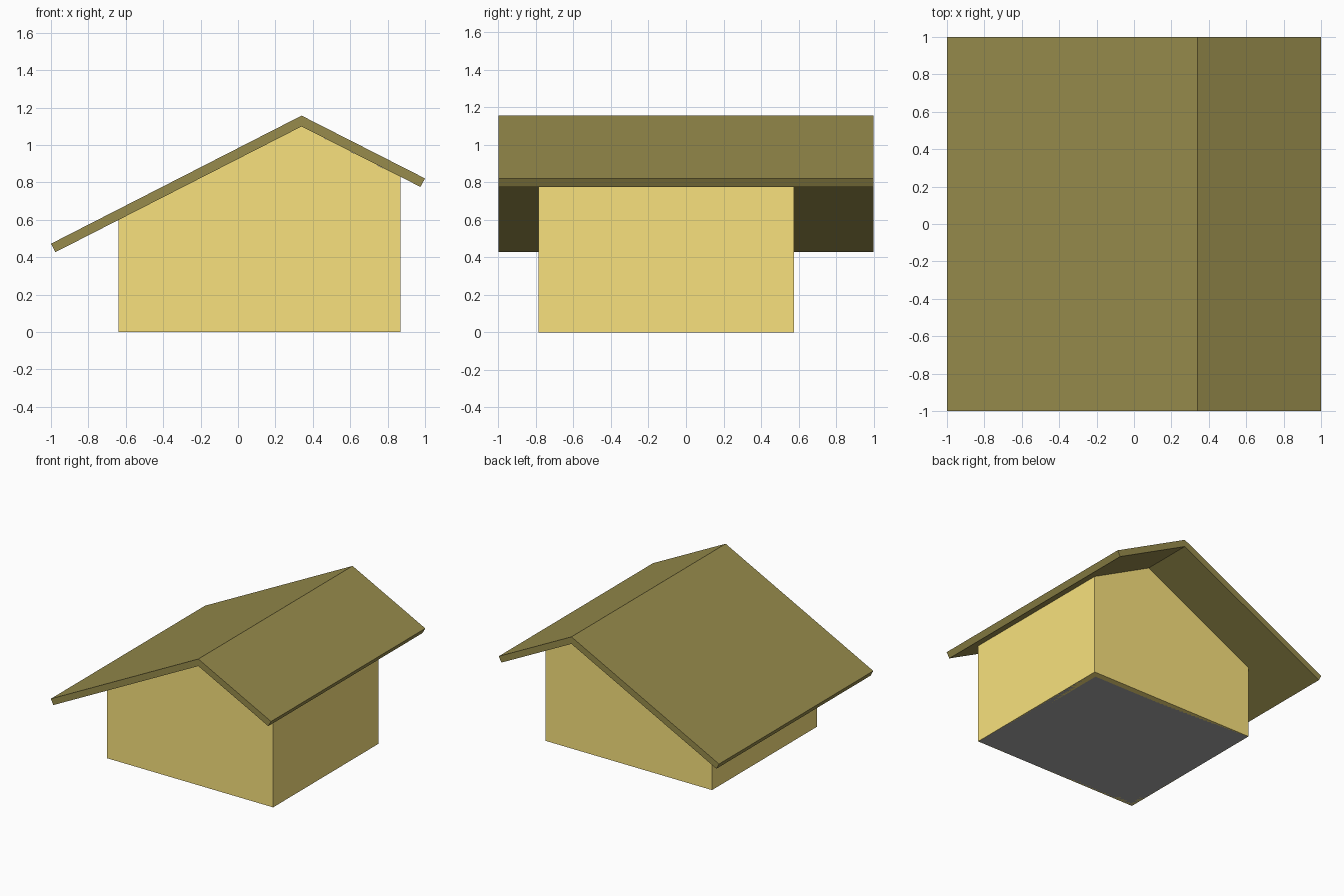
import bpy, bmesh

if "Cube" in bpy.data.objects:
    bpy.data.objects.remove(bpy.data.objects["Cube"])


def material(name, color):
    m = bpy.data.materials.new(name)
    m.diffuse_color = (*color, 1)
    m.use_nodes = True
    m.node_tree.nodes["Principled BSDF"].inputs["Base Color"].default_value = m.diffuse_color
    return m


def prism(name, profile, y0, y1, mat=None, drop_faces=None):
    """Extrude an x-z profile along y; drop_faces filters unwanted faces."""
    bm = bmesh.new()
    face = bm.faces.new([bm.verts.new((x, y0, z)) for x, z in profile])
    ext = bmesh.ops.extrude_face_region(bm, geom=[face], use_keep_orig=True)
    verts = [g for g in ext["geom"] if isinstance(g, bmesh.types.BMVert)]
    bmesh.ops.translate(bm, verts=verts, vec=(0, y1 - y0, 0))
    bmesh.ops.recalc_face_normals(bm, faces=bm.faces[:])
    if drop_faces:
        doomed = [f for f in bm.faces if drop_faces(f)]
        bmesh.ops.delete(bm, geom=doomed, context="FACES")
    me = bpy.data.meshes.new(name)
    bm.to_mesh(me)
    bm.free()
    ob = bpy.data.objects.new(name, me)
    bpy.context.collection.objects.link(ob)
    if mat:
        me.materials.append(mat)
    return ob


wall_mat = material("wall_yellow", (0.94, 0.755, 0.205))
roof_mat = material("roof_olive", (0.31, 0.26, 0.072))
floor_mat = material("floor_grey", (0.4, 0.4, 0.4))

X0, X1, Y0, Y1 = -0.64, 0.87, -0.787, 0.577

# Walls: two gables and two sides, hollow, thickened inwards
walls = prism("walls", [(X0, 0), (X1, 0), (X1, 0.829), (0.34, 1.099), (X0, 0.6)],
              Y0, Y1, wall_mat, lambda f: abs(f.normal.z) > 0.1)
solid = walls.modifiers.new("thickness", "SOLIDIFY")
solid.thickness = 0.05
solid.offset = -1
solid.use_even_offset = True

# Roof: bent slab with an off-centre ridge and square-cut eaves
prism("roof", [(-1, 0.472), (-0.976, 0.427), (0.34, 1.099),
               (0.975, 0.776), (1, 0.821), (0.34, 1.157)],
      -1, 1, roof_mat)

# Floor: single sheet closing the underside
bpy.ops.mesh.primitive_plane_add(size=1, location=((X0 + X1) / 2, (Y0 + Y1) / 2, 0))
floor = bpy.context.object
floor.name = "floor"
floor.scale = (X1 - X0, Y1 - Y0, 1)
floor.data.materials.append(floor_mat)
